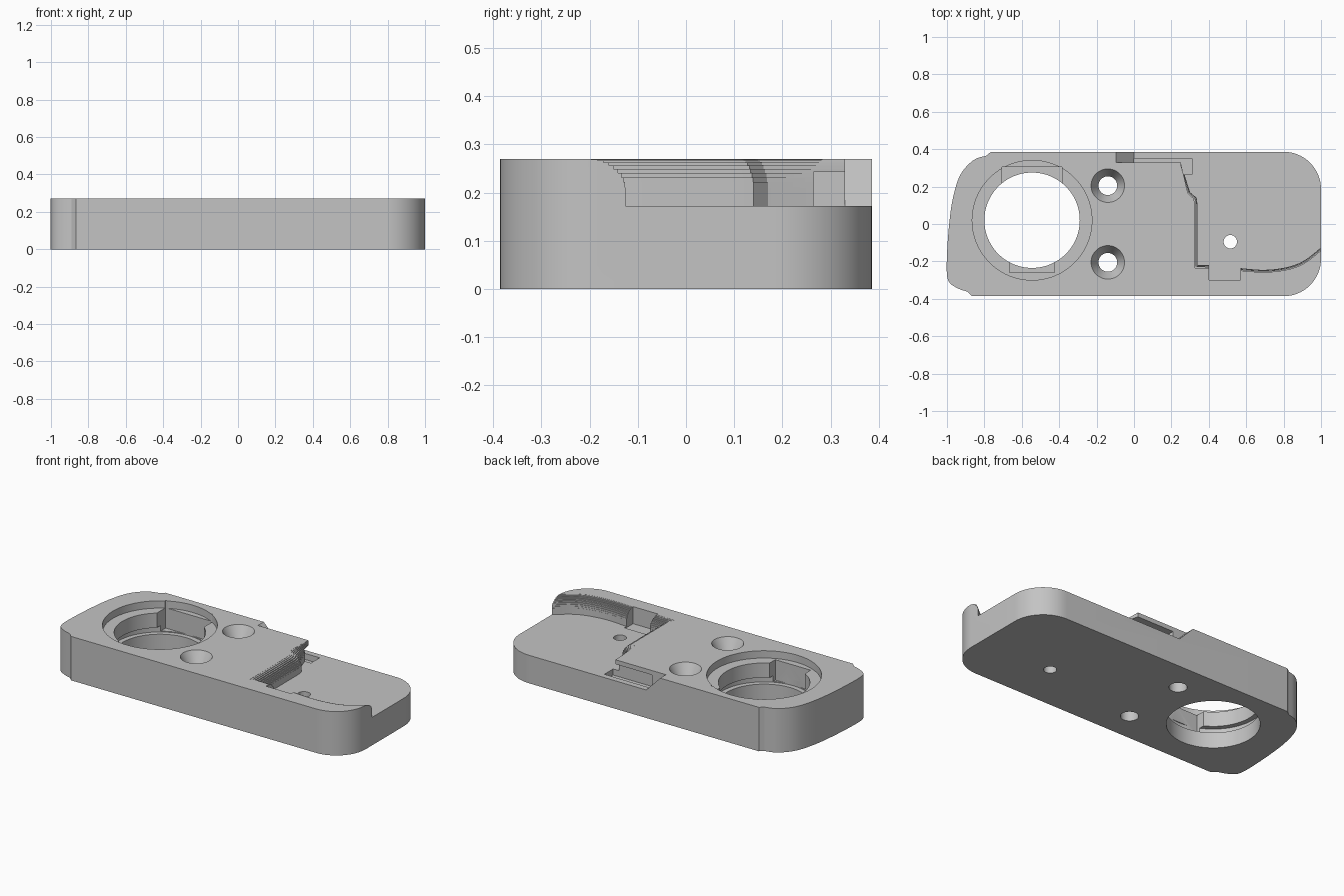
import bpy, bmesh, math
from mathutils import Matrix

cube = bpy.data.objects.get("Cube")
if cube:
    bpy.data.objects.remove(cube, do_unlink=True)

TOP, FLOOR, ABOVE = 0.27, 0.172, 0.4

grey = bpy.data.materials.new("plain grey")
grey.use_nodes = True
grey.diffuse_color = (0.55, 0.55, 0.55, 1)
grey.node_tree.nodes["Principled BSDF"].inputs["Base Color"].default_value = (0.55, 0.55, 0.55, 1)


def prism(name, points, low, high, sideways=False):
    """Extrude an outline along z, or an xz outline along y when sideways."""
    bm = bmesh.new()
    if sideways:
        verts = [bm.verts.new((a, low, b)) for a, b in points]
        move = (0, high - low, 0)
    else:
        verts = [bm.verts.new((a, b, low)) for a, b in points]
        move = (0, 0, high - low)
    face = bm.faces.new(verts)
    new = bmesh.ops.extrude_face_region(bm, geom=[face])["geom"]
    bmesh.ops.translate(bm, vec=move, verts=[v for v in new if isinstance(v, bmesh.types.BMVert)])
    return finish(name, bm)


def round_cutter(name, x, y, r_low, r_high, low, high, sides=64):
    bm = bmesh.new()
    bmesh.ops.create_cone(bm, cap_ends=True, segments=sides, radius1=r_low, radius2=r_high,
                          depth=high - low, matrix=Matrix.Translation((x, y, (low + high) / 2)))
    return finish(name, bm)


def box(name, x0, x1, y0, y1, low, high):
    return prism(name, [(x0, y0), (x1, y0), (x1, y1), (x0, y1)], low, high)


def finish(name, bm):
    bmesh.ops.recalc_face_normals(bm, faces=bm.faces)
    mesh = bpy.data.meshes.new(name)
    bm.to_mesh(mesh)
    bm.free()
    ob = bpy.data.objects.new(name, mesh)
    bpy.context.scene.collection.objects.link(ob)
    return ob


def arc(x, y, r, start, end, n=16):
    return [(x + r * math.cos(math.radians(start + (end - start) * i / n)),
             y + r * math.sin(math.radians(start + (end - start) * i / n))) for i in range(n + 1)]


def smooth_path(pts, n=5):
    """Catmull-Rom curve through the points."""
    out = []
    ext = [pts[0]] + pts + [pts[-1]]
    for a, b, c, d in zip(ext, ext[1:], ext[2:], ext[3:]):
        for i in range(n):
            t = i / n
            out.append(tuple(0.5 * (2 * q + (r - p) * t + (2 * p - 5 * q + 4 * r - s) * t * t
                                    + (3 * q - p - 3 * r + s) * t ** 3)
                             for p, q, r, s in zip(a, b, c, d)))
    return out + [pts[-1]]


# Plate outline: round right corners, swept left end with small shoulders
left_end = smooth_path([(-0.79, 0.365), (-0.86, 0.34), (-0.93, 0.26), (-0.97, 0.13),
                        (-0.99, -0.02), (-1, -0.17), (-1, -0.27), (-0.985, -0.315),
                        (-0.94, -0.345), (-0.89, -0.362)])
outline = (arc(0.8, -0.186, 0.2, -90, 0) + arc(0.8, 0.186, 0.2, 0, 90)
           + [(-0.765, 0.386)] + left_end + [(-0.865, -0.386)])
plate = prism("plate", outline, 0, TOP)

cutters = []

# Open pocket with a terraced, rounded-over rim
rim_low = [(0.25, 0.33), (0.29, 0.2), (0.3, 0.17), (0.335, 0.14), (0.34, 0.1), (0.34, -0.22)]
rim_high = [(0.249, 0.33), (0.235, 0.2), (0.24, 0.14), (0.26, 0.11), (0.265, 0.07), (0.265, -0.295)]
sweep_low = smooth_path([(0.4, -0.22), (0.57, -0.236), (0.7, -0.245), (0.82, -0.23),
                         (0.91, -0.195), (1, -0.125), (1.05, -0.08)])
sweep_high = smooth_path([(0.4, -0.3), (0.57, -0.305), (0.7, -0.31), (0.82, -0.302),
                          (0.91, -0.275), (1, -0.21), (1.05, -0.165)])
STEPS = 10
for i in range(STEPS):
    angle = math.pi / 2 * i / STEPS
    t = 1 - math.cos(angle)
    z = FLOOR if i == 0 else 0.2 + 0.07 * math.sin(angle)
    edge = [(a[0] + (b[0] - a[0]) * t, a[1] + (b[1] - a[1]) * t)
            for a, b in zip(rim_low + sweep_low, rim_high + sweep_high)]
    cutters.append(prism("pocket_step", [(1.2, 0.5), (edge[0][0], 0.5)] + edge + [(1.2, edge[-1][1])],
                         z, ABOVE + 0.01 * i))

# Back slot with ramp, undercut below the deck edge, and notch in the front rim
cutters += [
    prism("ramp_slot", [(-0.192, 0.37), (0, FLOOR), (0.3, FLOOR), (0.3, 0.37)], 0.33, 0.52, True),
    box("deck_undercut", 0, 0.31, 0.265, 0.35, 0.135, 0.243),
    box("rim_notch", 0.4, 0.57, -0.3, -0.215, 0.165, 0.45),
]

# Large stepped opening with two key slots and a groove
cx, cy = -0.545, 0.02
cutters += [
    round_cutter("opening", cx, cy, 0.255, 0.255, -0.1, 0.5, 96),
    round_cutter("counterbore", cx, cy, 0.32, 0.32, 0.225, 0.51, 96),
    round_cutter("groove", cx, cy, 0.285, 0.285, 0.095, 0.135, 96),
    box("back_key_slot", -0.705, -0.385, 0.1, 0.305, 0.1, 0.46),
    box("front_key_slot", -0.665, -0.425, -0.26, -0.1, 0.1, 0.47),
]

# Countersunk screw holes and the small pin hole
for y in (-0.205, 0.205):
    cutters.append(round_cutter("screw_bore", -0.14, y, 0.05, 0.05, -0.1, 0.5, 48))
    cutters.append(round_cutter("countersink", -0.14, y, 0.05, 0.1, 0.195, 0.29, 48))
cutters.append(round_cutter("pin_hole", 0.515, -0.095, 0.036, 0.036, -0.1, 0.5, 32))

bpy.ops.object.select_all(action="DESELECT")
bpy.context.view_layer.objects.active = plate
plate.select_set(True)
for cutter in cutters:
    cutter.hide_render = True
    mod = plate.modifiers.new("cut", "BOOLEAN")
    mod.operation = "DIFFERENCE"
    mod.solver = "EXACT"
    mod.object = cutter
    bpy.ops.object.modifier_apply(modifier=mod.name)
    bpy.data.objects.remove(cutter, do_unlink=True)

plate.data.materials.clear()
plate.data.materials.append(grey)
for poly in plate.data.polygons:
    poly.material_index = 0
bpy.ops.object.shade_smooth_by_angle(angle=math.radians(25))
